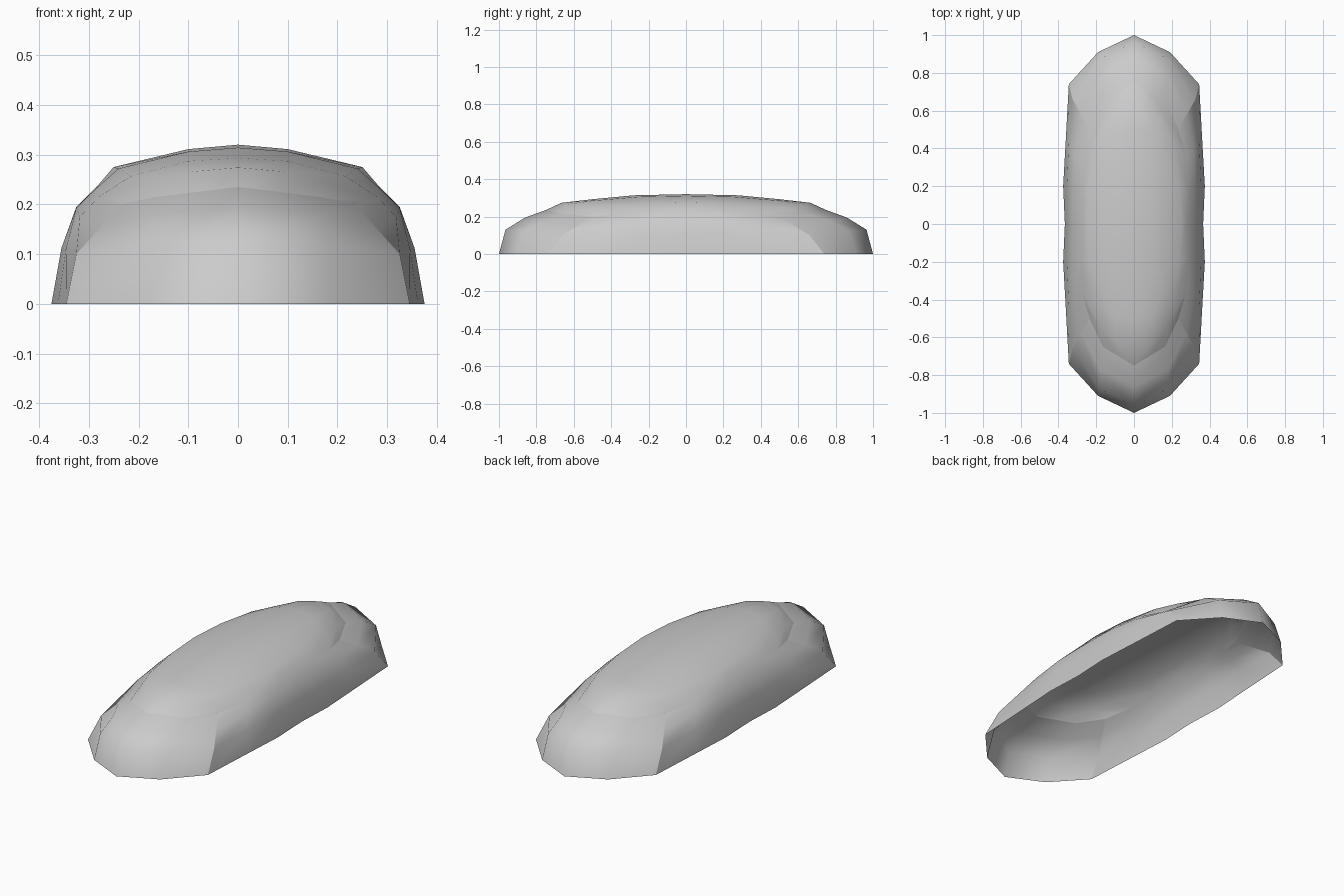
import bpy, bmesh
from mathutils import Vector


def patch(name, rows):
    """Smooth quarter patch from a grid of points, mirrored across x and y."""
    bm = bmesh.new()
    grid = [[bm.verts.new(p) for p in row] for row in rows]
    for a, b in zip(grid, grid[1:]):
        for i in range(len(a) - 1):
            f = bm.faces.new((a[i], a[i + 1], b[i + 1], b[i]))
            f.normal_update()
            f.smooth = True
            if f.normal.dot(f.calc_center_median() + Vector((0, 0, 0.05))) < 0:
                f.normal_flip()
    me = bpy.data.meshes.new(name)
    bm.to_mesh(me)
    bm.free()
    ob = bpy.data.objects.new(name, me)
    bpy.context.collection.objects.link(ob)
    m = ob.modifiers.new("mirror", 'MIRROR')
    m.use_axis = (True, True, False)
    m.merge_threshold = 0.001
    return ob


# Corner ridge shared by the end and side walls, bottom to top
corner = [(.345, .74, 0), (.325, .66, .1), (.28, .58, .15), (.235, .5, .2)]

# Rounded end walls: columns from the middle to the corner
patch("end_wall", [
    [(0, 1, 0), (0, .965, .13), (0, .86, .195), (0, .75, .235)],
    [(.19, .91, 0), (.185, .87, .12), (.178, .77, .18), (.165, .65, .215)],
    corner,
])

# Long side walls: columns from the corner to the middle
patch("side_wall", [
    corner,
    [(.362, .43, 0), (.346, .42, .11), (.318, .38, .175), (.28, .35, .215)],
    [(.375, .2, 0), (.355, .2, .112), (.325, .19, .193), (.285, .18, .232)],
    [(.366, 0, 0), (.353, 0, .112), (.325, 0, .195), (.28, 0, .24)],
])

# Domed top: rows from the end rim to the middle
patch("top_shell", [
    [(0, .75, .235), (.0825, .7, .225), (.165, .65, .215), (.235, .5, .2)],
    [(0, .665, .274), (.09, .63, .266), (.18, .55, .243), (.2575, .425, .2075)],
    [(0, .5, .293), (.1, .48, .287), (.215, .42, .257), (.28, .35, .215)],
    [(0, .28, .314), (.1, .25, .306), (.24, .2, .272), (.285, .18, .232)],
    [(0, 0, .32), (.1, 0, .311), (.25, 0, .275), (.28, 0, .24)],
])
